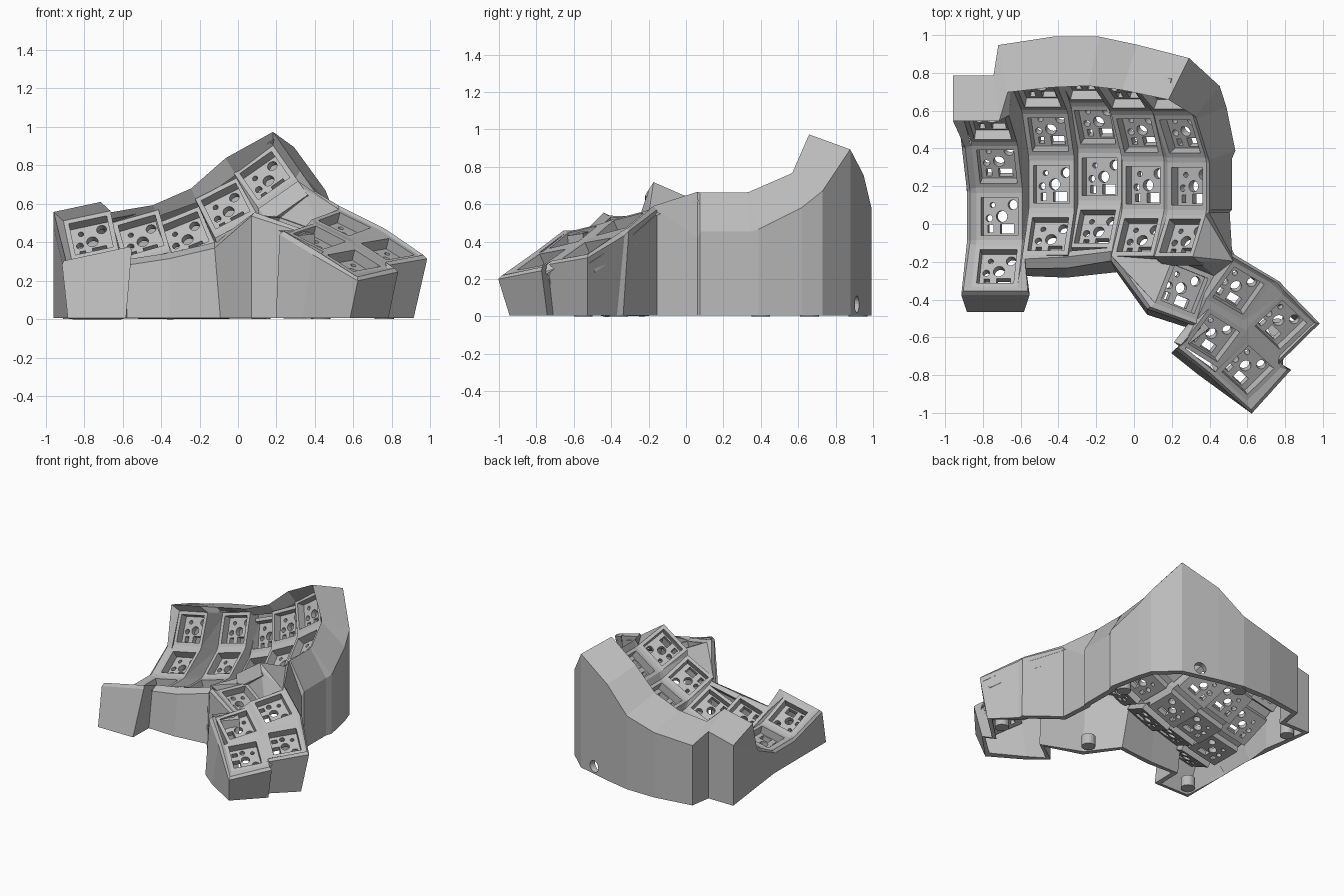
import bpy, bmesh
from math import radians
from mathutils import Matrix, Vector

if "Cube" in bpy.data.objects:
    bpy.data.objects.remove(bpy.data.objects["Cube"], do_unlink=True)

grey = bpy.data.materials.new("matte_grey")
grey.use_nodes = True
shade = (0.5, 0.5, 0.5, 1)
grey.diffuse_color = shade
grey.node_tree.nodes["Principled BSDF"].inputs["Base Color"].default_value = shade

HALF, TOP = 0.125, 0.06      # key frame half width, height above socket floor
RADIUS, STEP = 0.62, 28      # curve of each finger column


def add_object(name, bm):
    mesh = bpy.data.meshes.new(name)
    bm.to_mesh(mesh)
    bm.free()
    mesh.materials.append(grey)
    obj = bpy.data.objects.new(name, mesh)
    bpy.context.collection.objects.link(obj)
    return obj


def add_box(bm, x, y, z, sx, sy, sz):
    bmesh.ops.create_cube(bm, size=1, matrix=Matrix.Translation((x, y, z)) @ Matrix.Diagonal((sx, sy, sz, 1)))


def add_rod(bm, matrix, r, depth, sides=20):
    bmesh.ops.create_cone(bm, cap_ends=True, segments=sides, radius1=r, radius2=r, depth=depth, matrix=matrix)


def cut(obj, cutter):
    mod = obj.modifiers.new("cut", "BOOLEAN")
    mod.operation, mod.solver, mod.object = "DIFFERENCE", "EXACT", cutter
    cutter.hide_render = True
    cutter.hide_viewport = True
    cutter.display_type = "WIRE"


def baked(obj):
    bpy.context.view_layer.update()
    return bpy.data.meshes.new_from_object(obj.evaluated_get(bpy.context.evaluated_depsgraph_get()))


# Key positions: five curved finger columns of four rows
keys = {}
columns = [(-0.70, 0.04, 0.135, 12), (-0.42, 0.21, 0.14, 16), (-0.16, 0.25, 0.16, 22),
           (0.075, 0.205, 0.315, 27), (0.315, 0.20, 0.495, 35)]
for c, (x, y, z, tilt) in enumerate(columns):
    for r in range(4):
        keys[c, r] = (Matrix.Translation((x, y, z)) @ Matrix.Rotation(radians(-tilt), 4, "Y")
                      @ Matrix.Translation((0, 0, RADIUS)) @ Matrix.Rotation(radians(STEP * (r - 1)), 4, "X")
                      @ Matrix.Translation((0, 0, -RADIUS)))

# Thumb cluster positions
slope = Vector((0.22, -0.39, 0.895))
thumbs = {"A": (0.25, -0.34, 0.44, -22, Vector((0.3, -0.1, 0.95))), "B": (0.54, -0.33, 0.44, -30, slope),
          "C": (0.765, -0.51, 0.31, -43, slope), "D": (0.41, -0.58, 0.37, -32, slope),
          "E": (0.59, -0.75, 0.25, -42, slope)}
for name, (x, y, z, yaw, n) in thumbs.items():
    n = n.normalized()
    ahead = Matrix.Rotation(radians(yaw), 3, "Z") @ Vector((0, 1, 0))
    ahead = (ahead - n * ahead.dot(n)).normalized()
    turn = Matrix((ahead.cross(n), ahead, n)).transposed().to_4x4()
    keys[name] = Matrix.Translation((x, y, z)) @ turn

# Switch socket: frame, sunk well and pin holes, shared by every key
bm = bmesh.new()
add_box(bm, 0, 0, 0.01, 2 * HALF, 2 * HALF, 0.1)
socket = add_object("socket_pattern", bm)
bm = bmesh.new()
add_box(bm, 0, 0, 0.1, 0.2, 0.2, 0.2)
well = add_object("well_cutter", bm)
bm = bmesh.new()
for x, y, r in [(0, 0, 0.03), (0.06, 0.062, 0.026), (-0.068, -0.01, 0.018), (-0.05, 0.06, 0.014)]:
    add_rod(bm, Matrix.Translation((x, y, 0)), r, 0.3)
add_box(bm, 0.03, -0.066, 0, 0.075, 0.05, 0.3)
add_box(bm, -0.06, -0.066, 0, 0.03, 0.04, 0.3)
pins = add_object("pin_cutter", bm)
cut(socket, well)
cut(socket, pins)
socket_mesh = baked(socket)
for obj in (socket, well, pins):
    bpy.data.objects.remove(obj, do_unlink=True)
for k, m in keys.items():
    label = "thumb_socket_" + k if isinstance(k, str) else f"finger_socket_{k[0] + 1}_{k[1] + 1}"
    obj = bpy.data.objects.new(label, socket_mesh)
    obj.matrix_world = m
    bpy.context.collection.objects.link(obj)


# Webbing that joins neighbouring key frames, as thick triangles
def corner(post, z=TOP):
    k, sx, sy = post
    return keys[k] @ Vector((sx * HALF, sy * HALF, z))


def web(bm, *posts):
    for i in range(len(posts) - 2):
        verts = [bm.verts.new(corner(p, z)) for p in posts[i:i + 3] for z in (0.005, TOP)]
        bmesh.ops.convex_hull(bm, input=verts)


def side_web(bm, a, b):
    web(bm, (a, 1, 1), (b, -1, 1), (a, 1, -1), (b, -1, -1))


def end_web(bm, a, b):
    web(bm, (a, -1, 1), (b, -1, -1), (a, 1, 1), (b, 1, -1))


bm = bmesh.new()
for c in range(5):
    for r in range(4):
        if r < 3:
            end_web(bm, (c, r), (c, r + 1))
        if c < 4:
            side_web(bm, (c, r), (c + 1, r))
        if r < 3 and c < 4:
            web(bm, ((c, r), 1, 1), ((c + 1, r), -1, 1), ((c, r + 1), 1, -1), ((c + 1, r + 1), -1, -1))
add_object("finger_webbing", bm)

bm = bmesh.new()
for a, b in ("AB", "BC", "DE"):
    side_web(bm, a, b)
for a, b in ("DB", "EC"):
    end_web(bm, a, b)
web(bm, ("B", 1, -1), ("C", -1, -1), ("D", 1, 1), ("E", -1, 1))
web(bm, ("D", -1, -1), ("A", 1, -1), ("D", -1, 1), ("B", -1, -1))
MID, IND, INN = (2, 0), (3, 0), (4, 0)
web(bm, (MID, 1, -1), ("A", -1, -1), (IND, -1, -1), ("A", -1, 1), (IND, 1, -1))
web(bm, (IND, 1, -1), ("A", -1, 1), (INN, -1, -1))
web(bm, (INN, -1, -1), ("A", -1, 1), (INN, 1, -1), ("A", 1, 1), ("B", -1, 1))
web(bm, (INN, 1, -1), ("B", -1, 1), (INN, 1, 1))
add_object("thumb_webbing", bm)

# Case wall: rim, shoulder and foot for every border corner, clockwise
rings = []


def border(k, sx, sy, ex, ey, lift, shoulder=None, foot=(0, 0), twin=None):
    inner = corner((k, sx, sy))
    rim = keys[k] @ Vector((sx * (HALF + ex), sy * (HALF + ey), TOP + lift))
    if twin:        # corner shared with the neighbouring column
        inner = (inner + corner((twin, -sx, sy))) / 2
        rim = (rim + keys[twin] @ Vector((-sx * (HALF + ex), sy * (HALF + ey), TOP + lift))) / 2
    if shoulder is None:
        out = rim - keys[k].translation
        out.z = 0
        shoulder = out.normalized() * 0.02 + Vector((0, 0, -0.02))
    outer = rim + Vector(shoulder)
    rings.append((inner, rim, outer, Vector((outer.x + foot[0], outer.y + foot[1], 0.006))))


# Back edge
border((0, 3), -1, 1, 0.04, 0.03, 0.055, (0, 0.24, -0.08))
border((0, 3), 1, 1, -0.04, 0.03, 0.055, (-0.03, 0.24, -0.08))
border((1, 3), -1, 1, 0.0, 0.02, 0.07, (-0.05, 0.25, -0.08))
border((1, 3), 1, 1, 0, 0.03, 0.07, (0.02, 0.27, -0.08), twin=(2, 3))
border((2, 3), 1, 1, 0, 0.05, 0.07, (0.06, 0.26, -0.1), twin=(3, 3))
border((3, 3), 1, 1, 0, 0.07, 0.08, (0.08, 0.24, -0.08), twin=(4, 3))
border((4, 3), 1, 1, 0.04, 0.005, 0.095, (0.11, 0.22, -0.08))
# Inner side
for r, sy, shoulder in [(3, -1, (0.13, 0.16, -0.1)), (2, 1, (0.16, 0.06, -0.18)), (2, -1, (0.14, 0.05, -0.2)),
                        (1, 1, (0.12, 0.02, -0.21)), (1, -1, (0.12, 0, -0.21)), (0, 1, (0.11, 0, -0.25))]:
    border((4, r), 1, sy, 0.04, 0, 0.03, shoulder)
# Thumb cluster
for k, sx, sy, ex, ey, foot in [
        ("B", -1, 1, 0.02, 0.02, (0, 0)), ("B", 1, 1, 0.02, 0.02, (-0.02, -0.03)),
        ("C", -1, 1, 0.02, 0.02, (-0.04, -0.04)), ("C", 1, 1, 0.005, 0.01, (-0.07, 0)),
        ("C", 1, -1, 0.01, 0.02, (-0.05, 0.03)), ("E", 1, 1, 0.03, 0.02, (-0.05, 0.03)),
        ("E", 1, -1, 0.05, 0.02, (-0.04, 0.06)), ("E", -1, -1, 0.02, 0.02, (-0.05, 0)),
        ("D", -1, -1, 0.01, 0.02, (-0.02, -0.02)), ("A", 1, -1, 0.02, 0.02, (0, -0.02)),
        ("A", -1, -1, 0.02, 0.03, (0, -0.03))]:
    border(k, sx, sy, ex, ey, 0.01, None, foot)
# Front edge
border((2, 0), 1, -1, 0, 0.03, 0.01, (0, -0.05, -0.03), (0.03, -0.06))
border((2, 0), -1, -1, 0, 0.04, 0.01, (0, -0.06, -0.03), (0, -0.05), twin=(1, 0))
border((1, 0), -1, -1, -0.02, 0.03, 0.01, (0, -0.05, -0.03), (0, -0.04))
border((0, 0), 1, -1, 0.06, 0.03, 0.01, (0.01, -0.02, -0.02), (-0.03, -0.09))
border((0, 0), -1, -1, 0.04, 0.03, 0.01, (-0.01, -0.02, -0.02), (0.03, -0.09))
# Outer side
for r, sy in ((0, 1), (1, -1), (1, 1), (2, -1), (2, 1)):
    border((0, r), -1, sy, 0.03, 0, 0.02)

bm = bmesh.new()
loops = [[bm.verts.new(p) for p in ring] for ring in rings]
for a, b in zip(loops, loops[1:] + loops[:1]):
    for i in range(3):
        bm.faces.new((a[i], b[i], b[i + 1], a[i + 1]))
wall = add_object("case_wall", bm)
solid = wall.modifiers.new("thickness", "SOLIDIFY")
solid.thickness, solid.offset = 0.045, -1

# Cable opening low in the back wall
bm = bmesh.new()
aim = Vector((0.35, 0.94, 0)).to_track_quat("Z", "Y").to_matrix().to_4x4()
add_rod(bm, Matrix.Translation((0.16, 0.93, 0.065)) @ aim, 0.045, 0.3)
cut(wall, add_object("cable_cutter", bm))

# Screw posts inside the foot of the wall
bm = bmesh.new()
for x, y in [(-0.86, 0.66), (-0.2, 0.92), (0.43, 0.4), (-0.8, -0.36), (0.12, -0.36), (0.76, -0.55)]:
    add_rod(bm, Matrix.Translation((x, y, 0.04)), 0.05, 0.08)
add_object("screw_posts", bm)
